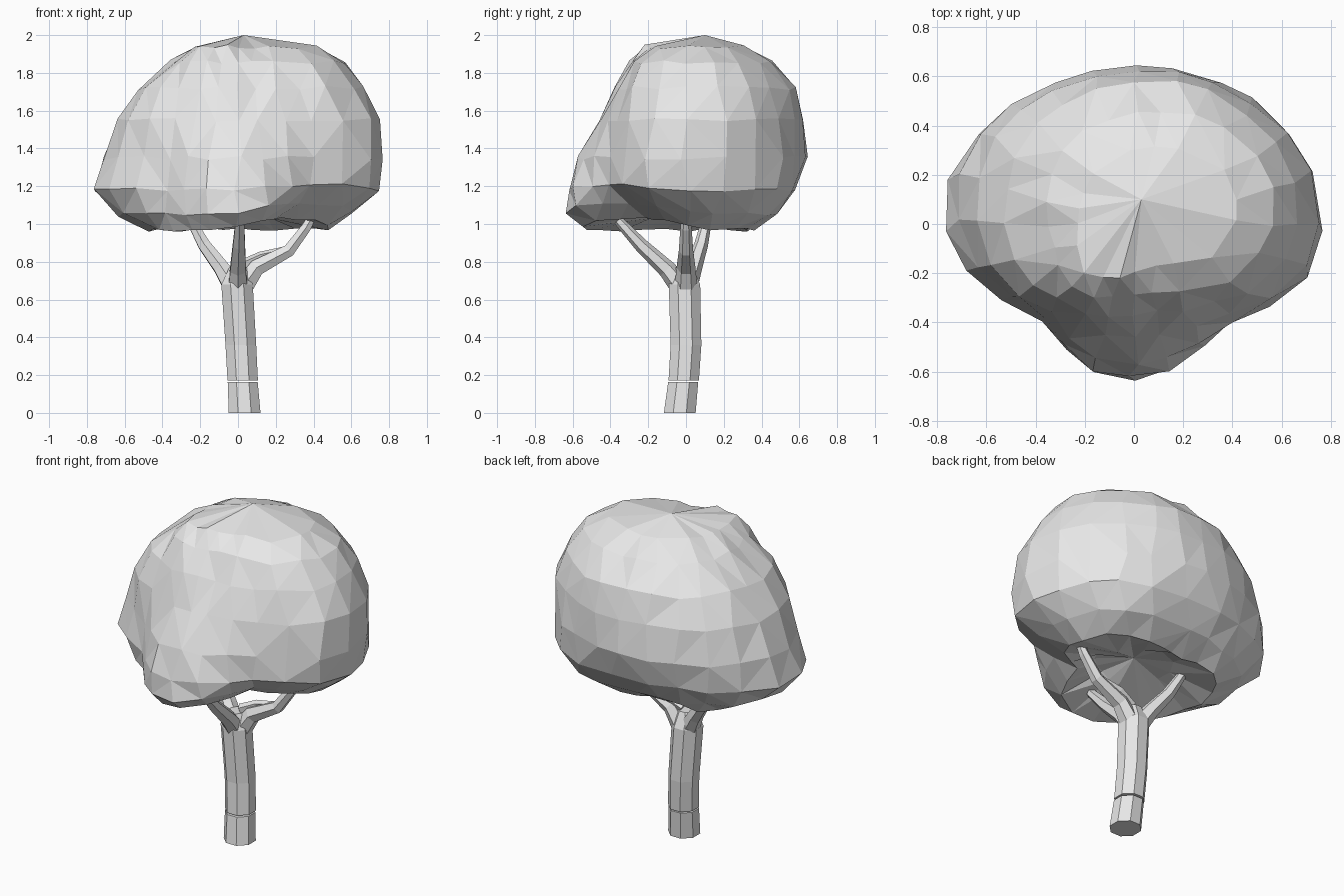
import bpy, bmesh, math, random
from mathutils import Vector

random.seed(4)
cube = bpy.data.objects.get("Cube")
if cube:
    bpy.data.objects.remove(cube, do_unlink=True)

# One plain grey for the whole tree
grey = bpy.data.materials.new("plain_grey")
grey.use_nodes = True
grey.diffuse_color = (0.8, 0.8, 0.8, 1)
grey.node_tree.nodes["Principled BSDF"].inputs["Base Color"].default_value = (0.8, 0.8, 0.8, 1)


def finish(bm, name):
    """Turn a bmesh into a flat-shaded object."""
    bmesh.ops.recalc_face_normals(bm, faces=bm.faces[:])
    mesh = bpy.data.meshes.new(name)
    bm.to_mesh(mesh)
    bm.free()
    mesh.materials.append(grey)
    obj = bpy.data.objects.new(name, mesh)
    bpy.context.collection.objects.link(obj)
    return obj


def bridge(bm, low, high):
    """Join two rings of vertices with quads."""
    count = len(low)
    for i in range(count):
        j = (i + 1) % count
        bm.faces.new((low[i], low[j], high[j], high[i]))


def fan(bm, ring, point):
    """Close a ring with triangles to one point."""
    tip = bm.verts.new(point)
    for i, vert in enumerate(ring):
        bm.faces.new((vert, ring[(i + 1) % len(ring)], tip))


def limb(name, path, radii, sides, level=False):
    """Tapered tube along a path, with level or path-aligned rings."""
    bm = bmesh.new()
    points = [Vector(p) for p in path]
    rings = []
    for i, (point, radius) in enumerate(zip(points, radii)):
        ahead = points[min(i + 1, len(points) - 1)] - points[max(i - 1, 0)]
        axis = Vector((0, 0, 1)) if level else ahead.normalized()
        turn = Vector((0, 0, 1)).rotation_difference(axis)
        ring = []
        for k in range(sides):
            a = math.tau * (k + 0.5) / sides
            ring.append(bm.verts.new(point + turn @ Vector((math.cos(a), math.sin(a), 0)) * radius))
        rings.append(ring)
    for low, high in zip(rings, rings[1:]):
        bridge(bm, low, high)
    bm.faces.new(rings[0])
    bm.faces.new(rings[-1])
    return finish(bm, name)


# Trunk foot, then the trunk above a thin gap
limb("trunk_foot", [(0.035, -0.033, 0), (0.025, -0.015, 0.163)], [0.091, 0.086], 8, True)
limb("trunk", [(0.025, -0.012, 0.172), (0.015, 0, 0.36), (-0.005, -0.008, 0.68), (0, -0.01, 0.77)],
     [0.087, 0.088, 0.09, 0.05], 8, True)

# Main branches and a small fork
limb("left_branch", [(0.03, 0, 0.67), (0.1, 0, 0.77), (0.27, 0, 0.86), (0.36, 0, 0.98), (0.4, 0, 1.05)],
     [0.06, 0.05, 0.038, 0.03, 0.022], 6)
limb("left_fork", [(0.02, 0, 0.78), (0.12, 0.02, 0.83), (0.28, 0.01, 0.87)], [0.03, 0.024, 0.018], 5)
limb("front_branch", [(0, -0.02, 0.66), (0, -0.1, 0.76), (0.005, -0.24, 0.89), (0.01, -0.36, 1.02)],
     [0.06, 0.048, 0.037, 0.026], 6)
limb("right_branch", [(-0.02, 0, 0.66), (-0.09, 0.04, 0.77), (-0.18, 0.08, 0.89), (-0.25, 0.11, 1.02)],
     [0.06, 0.046, 0.037, 0.027], 6)

# Crown: radius in hundredths every thirty degrees, starting fifteen degrees behind the left side
crown_rings = [
    (0.97, (50, 45, 36, 33, 44, 48, 47, 48, 55, 50, 32, 42)),
    (1.05, (62, 60, 50, 49, 56, 64, 62, 53, 63, 61, 44, 58)),
    (1.18, (73, 70, 60, 59, 67, 78, 71, 54, 62, 61, 56, 73)),
    (1.35, (75, 70, 65, 64, 69, 74, 66, 52, 57, 56, 56, 74)),
    (1.55, (75, 68, 64, 62, 66, 65, 61, 49, 46, 46, 53, 72)),
    (1.72, (68, 64, 60, 57, 57, 53, 51, 44, 39, 37, 46, 63)),
    (1.86, (58, 54, 47, 44, 41, 36, 34, 36, 31, 29, 38, 52)),
    (1.94, (43, 40, 32, 29, 26, 23, 23, 28, 22, 18, 23, 37)),
]


def smooth_ring(values):
    """Double the samples around a closed ring."""
    out = []
    n = len(values)
    for i in range(n):
        before, a, b, after = (values[(i + k) % n] for k in (-1, 0, 1, 2))
        out += [a, (9 * (a + b) - before - after) / 16]
    return out


def lift(angle, z):
    """Raise the lower edge over the front left opening."""
    near = max(0, math.cos(angle - math.radians(315)))
    return 0.07 * near ** 4 * min(1, max(0, (1.25 - z) / 0.2))


bm = bmesh.new()
loops = []
for z, radii in [(1.03, (22,) * 12)] + crown_rings:
    loop = []
    radii = smooth_ring(radii)
    for i, radius in enumerate(radii):
        angle = math.tau * (i + 1) / len(radii)
        height = z + lift(angle, z) + random.uniform(-0.012, 0.012)
        angle += random.uniform(-0.04, 0.04)
        r = radius / 100 + random.uniform(-0.007, 0.007)
        loop.append(bm.verts.new((r * math.cos(angle), r * math.sin(angle), height)))
    loops.append(loop)
for low, high in zip(loops, loops[1:]):
    bridge(bm, low, high)
fan(bm, loops[0], (0, 0, 1.09))
fan(bm, loops[-1], (0.03, 0.1, 2.0))
bmesh.ops.triangulate(bm, faces=bm.faces[:])
crown = finish(bm, "leaf_crown")

# Irregular facets
facets = crown.modifiers.new("facets", 'DECIMATE')
facets.ratio = 0.9
